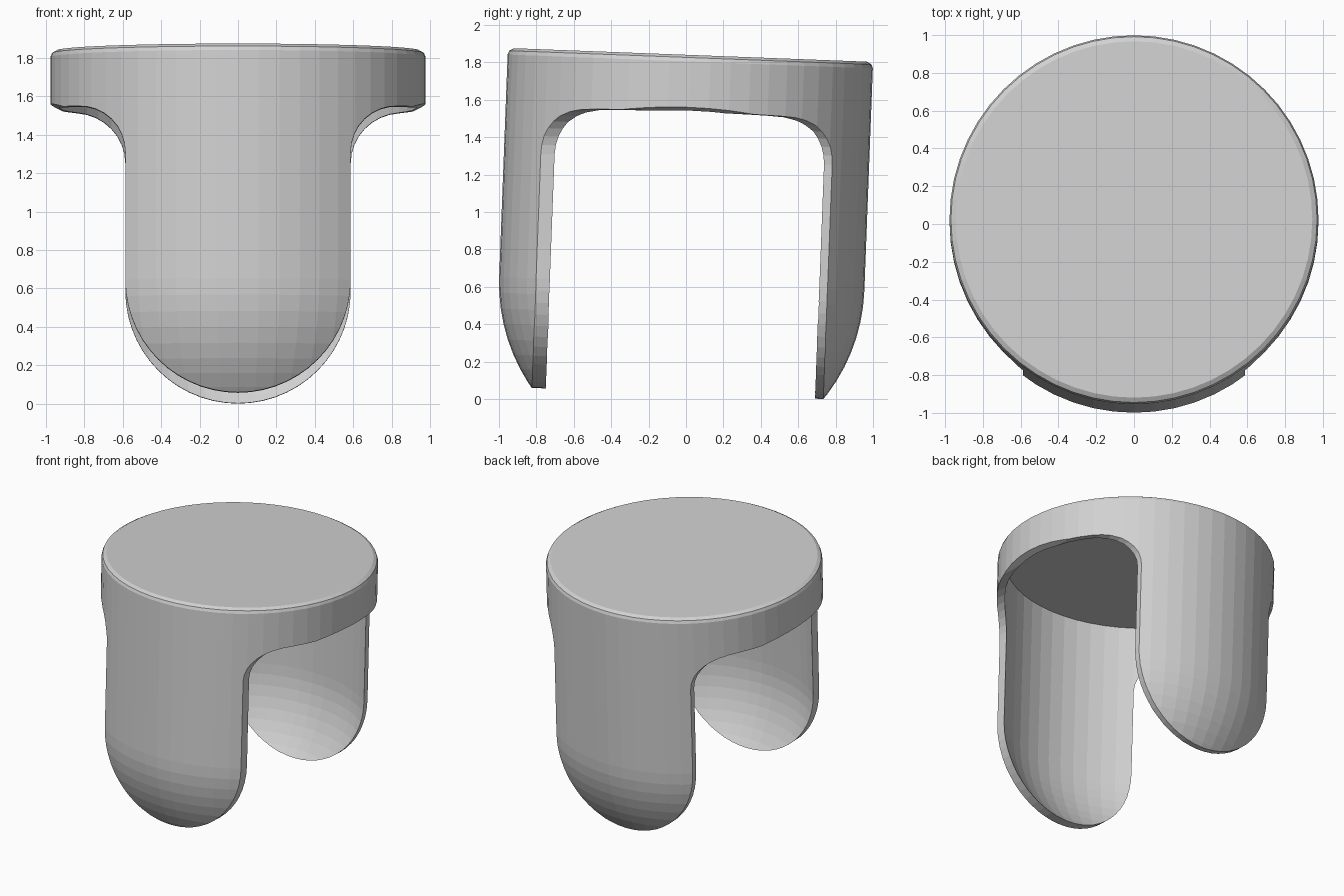
import bpy, bmesh, math
from mathutils import Matrix

if "Cube" in bpy.data.objects:
    bpy.data.objects.remove(bpy.data.objects["Cube"])

SIDES = 56
R_OUT, R_IN = 0.977, 0.93       # outer and inner wall radius
IN_SHIFT = 0.015                # hollow sits slightly towards the back
DOME_Z = 0.61                   # height where the legs start to round off
TOP, CEILING = 1.834, 1.78
HALF, SHOULDER = 0.587, 1.525   # leg half width, underside of the cap rim
TILT = -0.038                   # the whole piece leans slightly


def new_object(name, bm):
    bmesh.ops.recalc_face_normals(bm, faces=bm.faces)
    me = bpy.data.meshes.new(name)
    bm.to_mesh(me)
    bm.free()
    ob = bpy.data.objects.new(name, me)
    bpy.context.collection.objects.link(ob)
    return ob


def lathe(name, profile, shift=0.0):
    """Closed solid of revolution; the first profile point lies on the axis."""
    bm = bmesh.new()
    low = bm.verts.new((0, shift, profile[0][1]))
    rings = []
    for r, z in profile[1:]:
        rings.append([bm.verts.new((r * math.cos(2 * math.pi * i / SIDES),
                                    r * math.sin(2 * math.pi * i / SIDES) + shift, z))
                      for i in range(SIDES)])
    for i in range(SIDES):
        j = (i + 1) % SIDES
        bm.faces.new((low, rings[0][j], rings[0][i]))
        for a, b in zip(rings, rings[1:]):
            bm.faces.new((a[i], a[j], b[j], b[i]))
    bm.faces.new(rings[-1])
    return new_object(name, bm)


def dome(r, steps=18):
    """Lower quarter circle from the pole up to the straight wall."""
    return [(r * math.sin(k * math.pi / 2 / steps),
             DOME_Z - r * math.cos(k * math.pi / 2 / steps)) for k in range(steps + 1)]


def boolean(ob, cutter, operation):
    mod = ob.modifiers.new(operation.lower(), 'BOOLEAN')
    mod.object, mod.operation, mod.solver = cutter, operation, 'EXACT'
    bpy.context.view_layer.objects.active = ob
    bpy.ops.object.modifier_apply(modifier=mod.name)
    bpy.data.objects.remove(cutter)


# round thin shell with a chamfered flat top
shell = lathe("cap_with_two_legs",
              dome(R_OUT) + [(R_OUT, TOP - 0.035), (R_OUT - 0.008, TOP - 0.014), (R_OUT - 0.033, TOP)])
hollow = lathe("hollow_cutter", dome(R_IN) + [(R_IN, CEILING)], IN_SHIFT)
boolean(shell, hollow, 'DIFFERENCE')

# front outline: rounded legs, curved shoulders, wide cap
half = []
for k in range(15):                              # rounded leg end
    a = k * math.pi / 28
    half.append((HALF * math.sin(a), DOME_Z - HALF * math.cos(a)))
for k in range(9):                               # shoulder fillet
    a = k * math.pi / 16
    half.append((HALF + 0.25 * (1 - math.cos(a)), SHOULDER - 0.25 * (1 - math.sin(a))))
half += [(0.91, SHOULDER + 0.004), (1.3, SHOULDER + 0.15), (1.3, 2.2)]
outline = half + [(-x, z) for x, z in reversed(half[1:])]

bm = bmesh.new()
face = bm.faces.new([bm.verts.new((x, -1.5, z)) for x, z in outline])
ext = bmesh.ops.extrude_face_region(bm, geom=[face])
bmesh.ops.translate(bm, vec=(0, 3, 0), verts=[v for v in ext["geom"] if isinstance(v, bmesh.types.BMVert)])
boolean(shell, new_object("outline_cutter", bm), 'INTERSECT')

# lean, then stand on the ground centred in y
me = shell.data
me.transform(Matrix.Rotation(TILT, 4, 'X'))
ys = [v.co.y for v in me.vertices]
zs = [v.co.z for v in me.vertices]
me.transform(Matrix.Translation((0, -(min(ys) + max(ys)) / 2, -min(zs))))

# single grey
grey = bpy.data.materials.new("plain grey")
grey.diffuse_color = (0.64, 0.64, 0.64, 1)
grey.use_nodes = True
grey.node_tree.nodes["Principled BSDF"].inputs["Base Color"].default_value = grey.diffuse_color
me.materials.clear()
me.materials.append(grey)
for p in me.polygons:
    p.material_index = 0
    p.use_smooth = False
